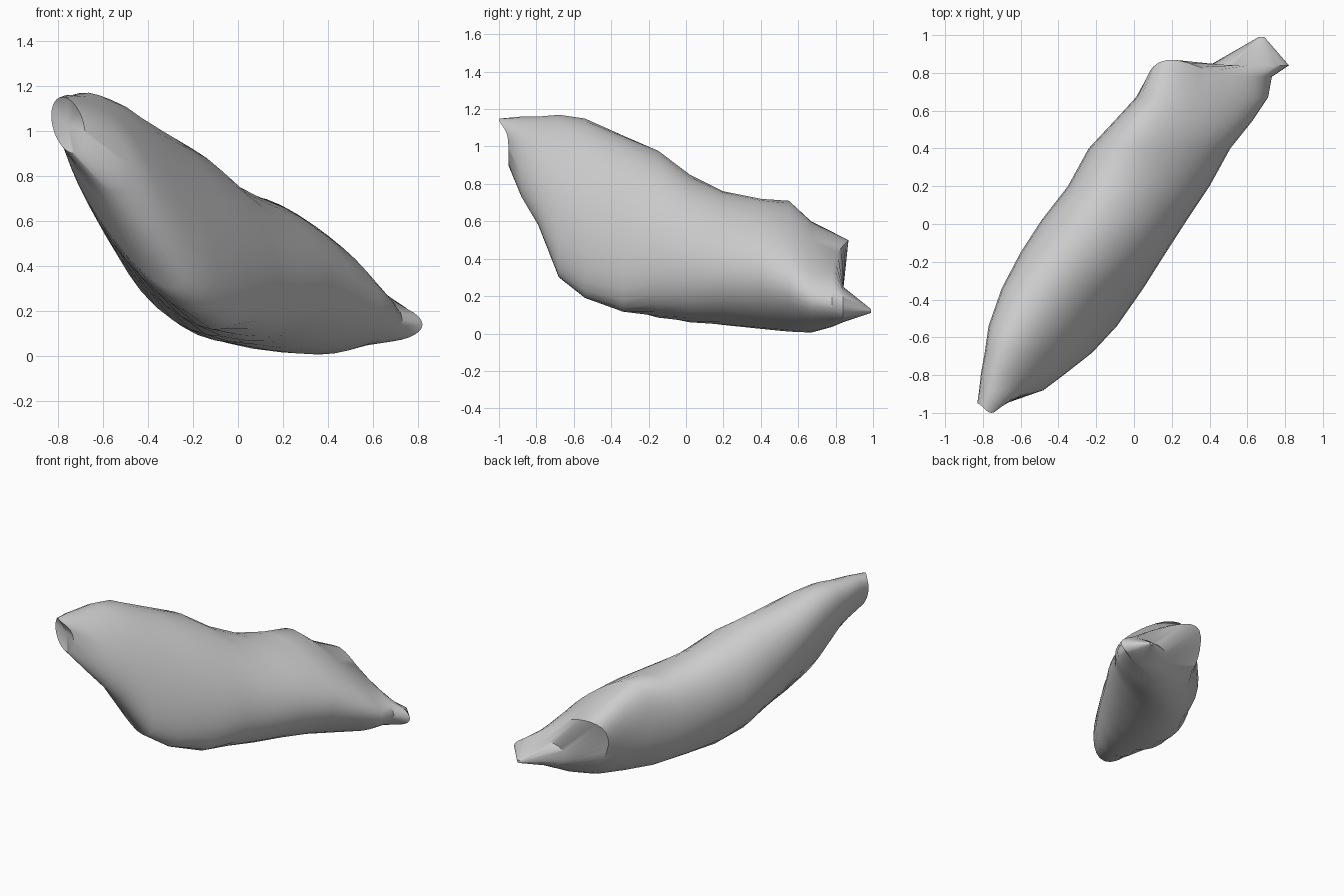
import bpy
import bmesh
from math import cos, sin, pi, radians

default_cube = bpy.data.objects.get("Cube")
if default_cube:
    bpy.data.objects.remove(default_cube, do_unlink=True)

SEGMENTS = 32

# Cross-sections along the body:
# y, left x, right x, bottom z, top z, tilt of upper half, tilt of lower half (degrees)
SECTIONS = [
    (-.95, -.83, -.68, .9, 1.15, -20, -20),
    (-.88, -.82, -.48, .73, 1.16, -35, -40),
    (-.79, -.81, -.36, .58, 1.16, -36, -46),
    (-.68, -.79, -.22, .3, 1.17, -36, -50),
    (-.54, -.77, -.09, .19, 1.15, -36, -48),
    (-.34, -.7, .05, .115, 1.06, -31, -40),
    (-.15, -.6, .17, .085, .98, -28, -22),
    (.02, -.49, .28, .06, .85, -26, -12),
    (.2, -.35, .4, .045, .76, -22, -3),
    (.4, -.24, .51, .025, .72, -24, 0),
    (.55, -.1, .63, .01, .71, -40, 2),
    (.67, .01, .71, .005, .6, -48, 0),
    (.78, .08, .73, .035, .5, -45, -10),
    (.84, .4, .82, .06, .25, -15, -5),
    (.99, .66, .69, .11, .13, 0, 0),
]
NOSE, HUMP_RIM = 0, 12


def section_points(index):
    """Tilted oval filling the given extents."""
    y, left, right, low, high, tilt_up, tilt_down = SECTIONS[index]
    points = []
    for step in range(SEGMENTS):
        angle = 2 * pi * step / SEGMENTS
        blend = (1 + sin(angle)) / 2
        tilt = radians(tilt_down + (tilt_up - tilt_down) * blend)
        x = (left + right) / 2 + (right - left) / 2 * cos(angle)
        z = (low + high) / 2 + (high - low) / 2 * sin(angle + tilt)
        offset = 0
        if index == NOSE:
            offset = -.05 * max(0, sin(angle)) ** 4     # pointed upper lip
        elif index == HUMP_RIM:
            offset = .09 * max(0, cos(angle - radians(130))) ** 4     # overhanging spur
        points.append((x, y + offset, z))
    return points


def build_body():
    bm = bmesh.new()
    rings = [[bm.verts.new(p) for p in section_points(i)]
             for i in range(len(SECTIONS))]
    # Skin between neighbouring sections
    for ring, following in zip(rings, rings[1:]):
        for i in range(SEGMENTS):
            j = (i + 1) % SEGMENTS
            bm.faces.new((ring[i], ring[j], following[j], following[i]))
    # Hollow nose end and closed tail end
    for ring, inward in ((rings[0], .04), (rings[-1], 0)):
        cap = bm.faces.new(ring)
        centre = cap.calc_center_median()
        centre.y += inward
        bmesh.ops.delete(bm, geom=[cap], context='FACES_ONLY')
        hub = bm.verts.new(centre)
        for i in range(SEGMENTS):
            bm.faces.new((ring[i], ring[(i + 1) % SEGMENTS], hub))
    bmesh.ops.recalc_face_normals(bm, faces=bm.faces)
    mesh = bpy.data.meshes.new("body")
    bm.to_mesh(mesh)
    bm.free()
    obj = bpy.data.objects.new("body", mesh)
    bpy.context.collection.objects.link(obj)
    return obj


# Plain grey surface
grey = bpy.data.materials.new("plain grey")
grey.use_nodes = True
colour = (.6, .6, .6, 1)
grey.diffuse_color = colour
grey.node_tree.nodes["Principled BSDF"].inputs["Base Color"].default_value = colour

body = build_body()
body.data.materials.append(grey)
bpy.ops.object.select_all(action='DESELECT')
body.select_set(True)
bpy.context.view_layer.objects.active = body
bpy.ops.object.shade_smooth_by_angle(angle=radians(40))
